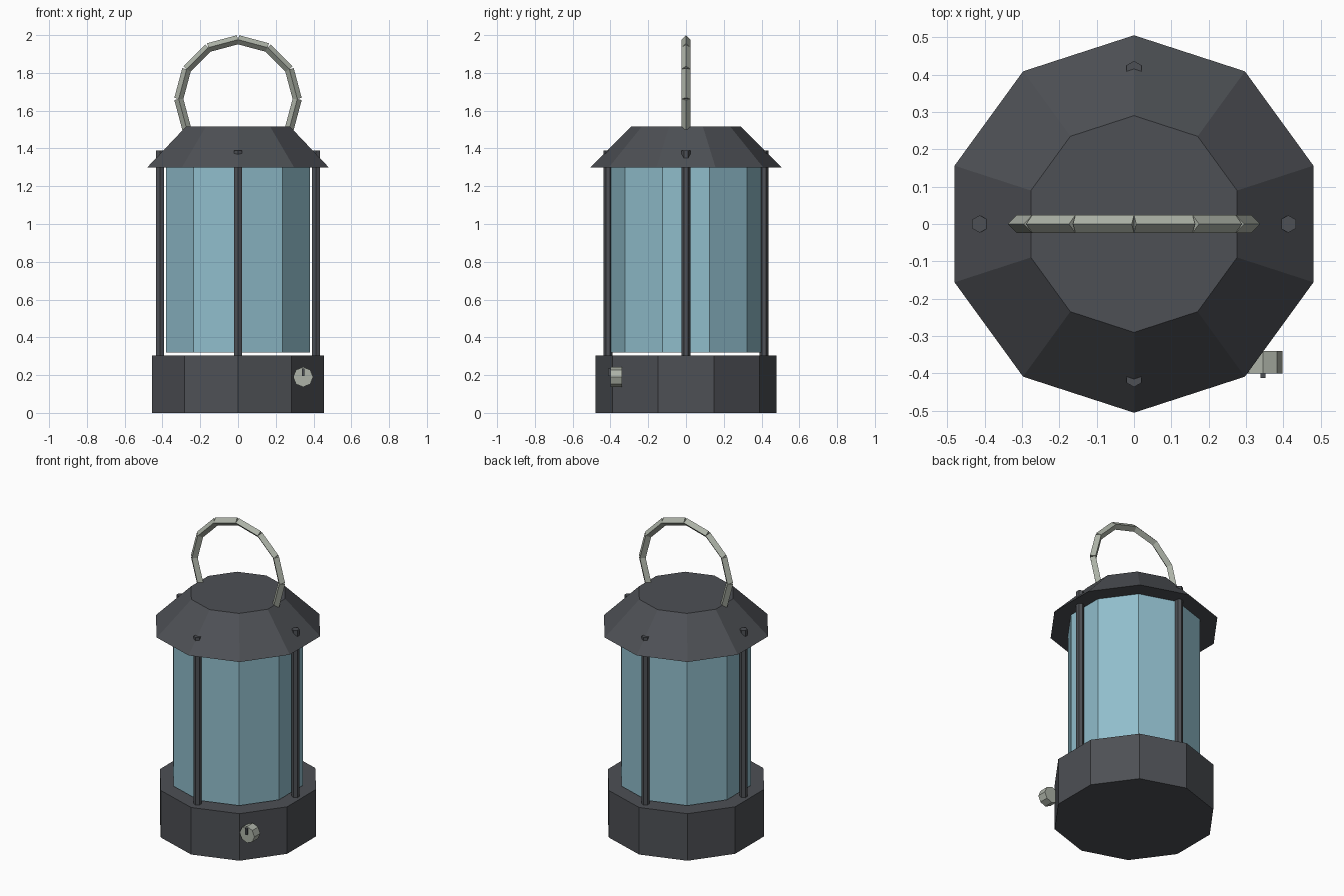
import bpy
import math
from mathutils import Vector, Matrix

if "Cube" in bpy.data.objects:
    bpy.data.objects.remove(bpy.data.objects["Cube"])


def material(name, rgb):
    m = bpy.data.materials.new(name)
    m.diffuse_color = (*rgb, 1.0)
    m.use_nodes = True
    m.node_tree.nodes["Principled BSDF"].inputs["Base Color"].default_value = m.diffuse_color
    return m


DARK = material("dark_metal", (0.075, 0.08, 0.09))
GLASS = material("blue_glass", (0.28, 0.51, 0.60))
STEEL = material("pale_steel", (0.42, 0.45, 0.39))


def build(name, verts, faces, mat):
    me = bpy.data.meshes.new(name)
    me.from_pydata(verts, [], faces)
    me.materials.append(mat)
    ob = bpy.data.objects.new(name, me)
    bpy.context.collection.objects.link(ob)
    return ob


def prism_data(sides, r0, r1, z0, z1, start=90):
    """Flat-sided capped frustum, first corner at the start angle."""
    ang = [math.radians(start) + math.tau * i / sides for i in range(sides)]
    verts = [Vector((r * math.cos(a), r * math.sin(a), z))
             for r, z in ((r0, z0), (r1, z1)) for a in ang]
    faces = [(i, (i + 1) % sides, sides + (i + 1) % sides, sides + i)
             for i in range(sides)]
    faces += [tuple(reversed(range(sides))), tuple(range(sides, 2 * sides))]
    return verts, faces


def prism(name, mat, *args, **kw):
    return build(name, *prism_data(*args, **kw), mat)


# Body
prism("base", DARK, 10, 0.48, 0.48, 0.0, 0.305)
prism("glass_chamber", GLASS, 10, 0.40, 0.40, 0.32, 1.31)
prism("roof", DARK, 10, 0.505, 0.29, 1.30, 1.515)

# Four guard posts
for i, side in enumerate(("right", "back", "left", "front")):
    a = i * math.pi / 2
    post = prism("post_" + side, DARK, 6, 0.0235, 0.0235, 0.29, 1.39)
    post.location = (0.413 * math.cos(a), 0.413 * math.sin(a), 0)

# Carrying handle: straight diamond bars around an arc
R, CZ = 0.314, 1.662
points = [Vector((R * math.sin(t), 0, CZ + R * math.cos(t)))
          for t in (math.radians(d) for d in range(-120, 121, 30))]
verts, faces = [], []
for p, q in zip(points, points[1:]):
    d = (q - p).normalized()
    y = Vector((0, 1, 0))
    rot = Matrix((y.cross(d), y, d)).transposed()
    # make a right-handed frame with the bar along z
    v, f = prism_data(4, 0.024, 0.024, 0, (q - p).length)
    off = len(verts)
    verts += [rot @ c + p for c in v]
    faces += [tuple(k + off for k in face) for face in f]
build("handle", verts, faces, STEEL)

# Control knob facing the front
knob = prism("knob", STEEL, 8, 0.053, 0.053, 0.0, 0.06)
knob.rotation_euler = (math.pi / 2, 0, 0)
knob.location = (0.345, -0.34, 0.19)

# Knob pointer
mark = prism("knob_pointer", DARK, 4, math.sqrt(0.5), math.sqrt(0.5), -0.5, 0.5, start=45)
mark.scale = (0.014, 0.016, 0.04)
mark.location = (0.345, -0.404, 0.214)
